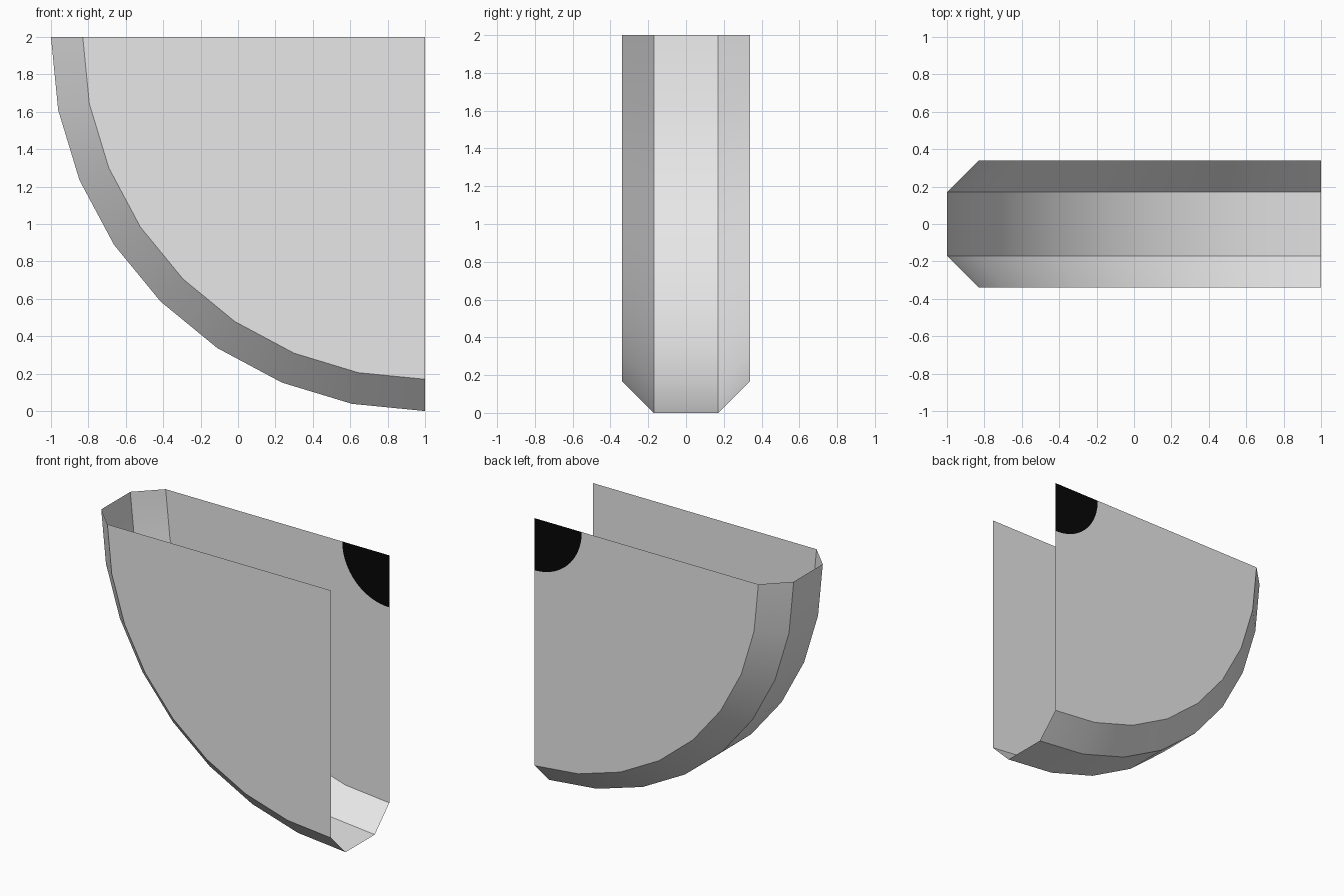
import bpy, bmesh, math
from mathutils import Vector

if "Cube" in bpy.data.objects:
    bpy.data.objects.remove(bpy.data.objects["Cube"])

AXIS = (1.0, 2.0)            # wheel centre in x, z
R_OUT, R_IN, R_SPOT = 2.0, 1.83, 0.385
Y_IN, Y_OUT = 0.17, 0.34
INSIDE = Vector((0.6, 0.0, 1.6))


def material(name, value):
    m = bpy.data.materials.new(name)
    m.diffuse_color = (value, value, value, 1)
    m.use_nodes = True
    m.node_tree.nodes["Principled BSDF"].inputs["Base Color"].default_value = m.diffuse_color
    return m


grey = material("light grey", 0.8)
black = material("black", 0.002)


def arc(r, y, n):
    """Quarter arc from the left of the axis down to below it."""
    return [(AXIS[0] - r * math.cos(i / n * math.pi / 2), y,
             AXIS[1] - r * math.sin(i / n * math.pi / 2)) for i in range(n + 1)]


def build(name, polys, mat):
    bm = bmesh.new()
    for poly in polys:
        f = bm.faces.new([bm.verts.new(p) for p in poly])
        f.normal_update()
        if f.normal.dot(f.calc_center_median() - INSIDE) < 0:
            f.normal_flip()
    bmesh.ops.remove_doubles(bm, verts=bm.verts, dist=1e-5)
    me = bpy.data.meshes.new(name)
    bm.to_mesh(me)
    bm.free()
    me.materials.append(mat)
    ob = bpy.data.objects.new(name, me)
    bpy.context.collection.objects.link(ob)
    return ob


# Chamfered rim: three strips swept over a quarter turn, left hollow
rings = [arc(r, y, 8) for r, y in
         ((R_IN, -Y_OUT), (R_OUT, -Y_IN), (R_OUT, Y_IN), (R_IN, Y_OUT))]
strips = [(a[i], a[i + 1], b[i + 1], b[i])
          for a, b in zip(rings, rings[1:]) for i in range(8)]
rim = build("rim", strips, grey)
bpy.context.view_layer.objects.active = rim
rim.select_set(True)
bpy.ops.object.shade_smooth_by_angle(angle=math.radians(30))

# Plain front plate
build("front_plate", [arc(R_IN, -Y_OUT, 8) + [(AXIS[0], -Y_OUT, AXIS[1])]], grey)

# Back plate with a black quarter circle set into its corner
spot = arc(R_SPOT, Y_OUT, 24)
build("back_plate", [arc(R_IN, Y_OUT, 8) + spot[::-1]], grey)
build("back_spot", [spot + [(AXIS[0], Y_OUT, AXIS[1])]], black)
